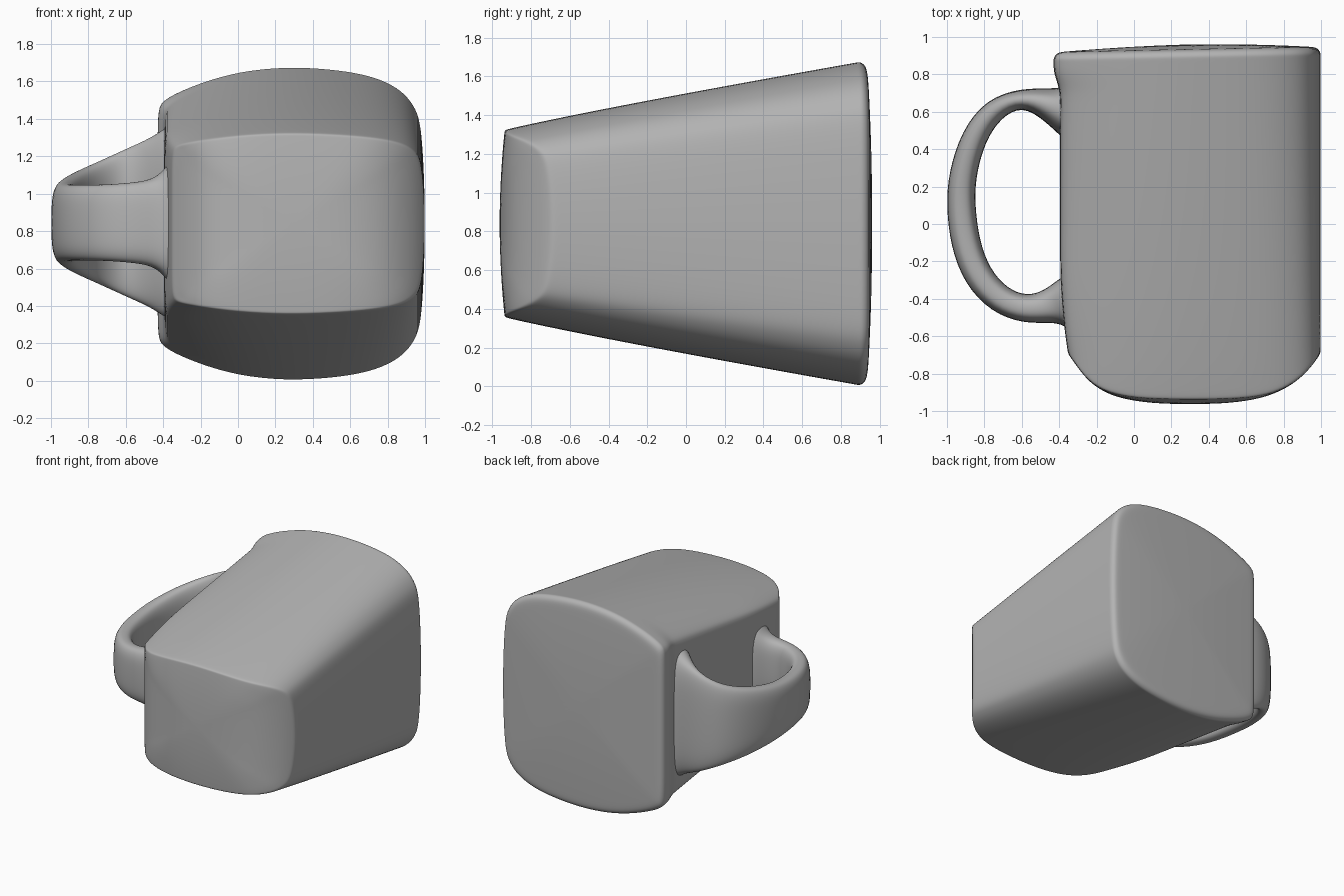
import bpy
import bmesh
import math
from mathutils import Vector

cube = bpy.data.objects.get("Cube")
if cube:
    bpy.data.objects.remove(cube, do_unlink=True)

MID_X, MID_Z = 0.3, 0.84

grey = bpy.data.materials.new("plain grey")
grey.use_nodes = True
colour = (0.45, 0.45, 0.45, 1)
grey.diffuse_color = colour
grey.node_tree.nodes["Principled BSDF"].inputs["Base Color"].default_value = colour


def loft(name, rings):
    """Skin a list of closed rings, cap both ends and smooth the result."""
    bm = bmesh.new()
    loops = [[bm.verts.new(p) for p in ring] for ring in rings]
    n = len(loops[0])
    for a, b in zip(loops, loops[1:]):
        for i in range(n):
            j = (i + 1) % n
            bm.faces.new((a[i], a[j], b[j], b[i]))
    for loop in (loops[0], loops[-1]):
        centre = sum((v.co for v in loop), Vector()) / n
        hub = bm.verts.new(centre)
        for i in range(n):
            bm.faces.new((loop[i], loop[(i + 1) % n], hub))
    bmesh.ops.recalc_face_normals(bm, faces=bm.faces)
    mesh = bpy.data.meshes.new(name)
    bm.to_mesh(mesh)
    bm.free()
    obj = bpy.data.objects.new(name, mesh)
    bpy.context.collection.objects.link(obj)
    mesh.materials.append(grey)
    mesh.polygons.foreach_set("use_smooth", [True] * len(mesh.polygons))
    sub = obj.modifiers.new("smooth", "SUBSURF")
    sub.levels = sub.render_levels = 2
    return obj


# Body cross-section: x and relative height, upper half only
upper = [(1.0, 0), (0.995, 0.3), (0.985, 0.52), (0.97, 0.67), (0.94, 0.75),
         (0.89, 0.83), (0.8, 0.9), (0.68, 0.95), (0.5, 0.985), (0.25, 1.002),
         (0, 0.97), (-0.18, 0.905), (-0.3, 0.84), (-0.375, 0.78),
         (-0.395, 0.72), (-0.395, 0.4), (-0.395, 0)]
section = upper + [(x, -h) for x, h in reversed(upper[1:-1])]


def front_y(x):
    return -0.937 + 0.25 * abs((x - MID_X) / 0.7) ** 4.5


def back_y(x):
    return 0.9 + 0.02 * (x - MID_X)


def half_height(y):
    return 0.485 + 0.355 * max(0, (y + 0.94) / 1.84) ** 0.92


def body_ring(t, scale=1.0, bulge=0.0):
    ring = []
    for x, h in section:
        x = MID_X + (x - MID_X) * scale
        y = front_y(x) * (1 - t) + back_y(x) * t
        if x < MID_X:
            side = min(1, (MID_X - x) / 0.65) ** 6
            x += 0.05 * side * min(1, max(0, (-0.4 - y) / 0.35))
            x -= 0.035 * side * min(1, max(0, (y - 0.72) / 0.08))
        ring.append((x, y + bulge, MID_Z + h * scale * half_height(y)))
    return ring


front_cap = [body_ring(0, s, -0.026 * (1 - s * s)) for s in (0.1, 0.4, 0.7, 0.9, 0.975)]
sides = [body_ring(t) for t in (0, 0.02, 0.1, 0.25, 0.4, 0.55, 0.7, 0.85, 0.9, 0.95, 0.99, 1)]
back_cap = [body_ring(1, s, 0.03 + 0.03 * (1 - s * s)) for s in (0.975, 0.9, 0.7, 0.4, 0.1)]
loft("mug_body", front_cap + sides + back_cap)

# Handle stations: x, y, half thickness, half height
stations = [(-0.34, 0.61, 0.17, 0.52), (-0.39, 0.615, 0.12, 0.5),
            (-0.46, 0.64, 0.085, 0.45), (-0.6, 0.68, 0.047, 0.39),
            (-0.75, 0.62, 0.062, 0.32), (-0.86, 0.47, 0.068, 0.27),
            (-0.92, 0.26, 0.072, 0.23), (-0.927, 0.1, 0.075, 0.21),
            (-0.905, -0.1, 0.077, 0.2), (-0.84, -0.28, 0.077, 0.2),
            (-0.72, -0.41, 0.075, 0.2), (-0.58, -0.46, 0.073, 0.21),
            (-0.46, -0.44, 0.085, 0.225), (-0.39, -0.42, 0.12, 0.28),
            (-0.34, -0.42, 0.16, 0.36)]


def power(value, exponent):
    return math.copysign(abs(value) ** exponent, value)


handle_rings = []
for i, (x, y, thick, tall) in enumerate(stations):
    before = Vector(stations[max(i - 1, 0)][:2])
    after = Vector(stations[min(i + 1, len(stations) - 1)][:2])
    along = (after - before).normalized()
    ring = []
    for k in range(20):
        a = math.tau * k / 20
        across = thick * 1.03 * power(math.cos(a), 0.7)
        ring.append((x - along.y * across, y + along.x * across,
                     MID_Z + 0.005 + tall * 1.02 * power(math.sin(a), 0.6)))
    handle_rings.append(ring)
loft("handle", handle_rings)
